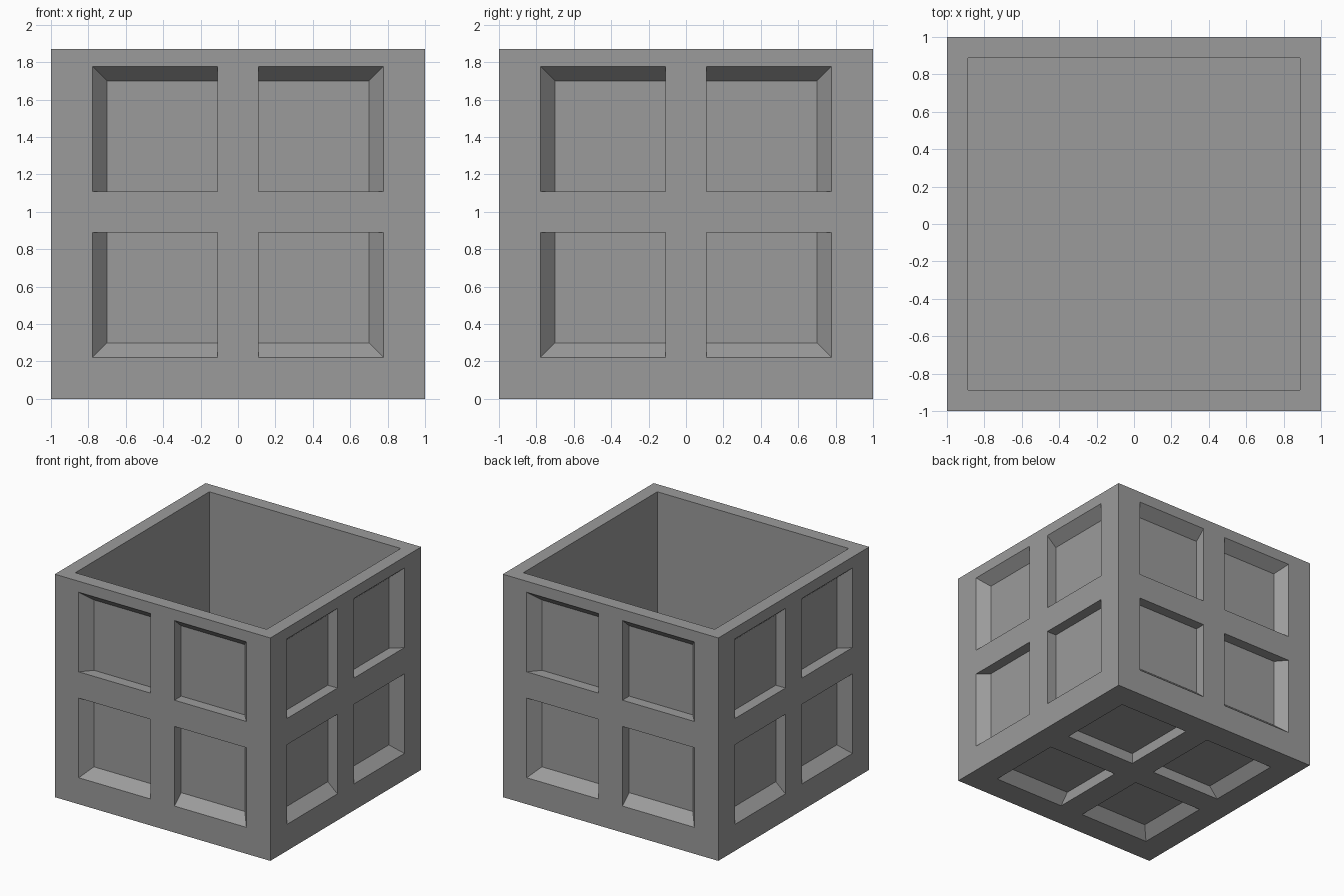
import bpy
import bmesh
from math import radians
from mathutils import Matrix, Vector

if "Cube" in bpy.data.objects:
    bpy.data.objects.remove(bpy.data.objects["Cube"])

TOP = 0.87       # rim height, measured from the middle of the panels
INNER = 0.888    # half width of the cavity
NEAR, FAR = 0.11, 0.778   # pane opening, from the middle bar outwards
BACK = 0.70      # outer limit of the recessed pane
DEPTH = 0.09     # recess depth

grey = bpy.data.materials.new("mid grey")
grey.use_nodes = True
colour = (0.33, 0.33, 0.33, 1)
grey.diffuse_color = colour
grey.node_tree.nodes["Principled BSDF"].inputs["Base Color"].default_value = colour

bm = bmesh.new()


def face(points, turn):
    bm.faces.new([bm.verts.new(turn @ Vector(p)) for p in points])


def inset(c):
    """Outer pane edges slope inwards, edges by the middle bars stay straight."""
    return max(-BACK, min(BACK, c))


def panel(turn, top):
    """Framed panel with four recessed panes."""
    us = [-1, -FAR, -NEAR, NEAR, FAR, 1]
    vs = us[:-1] + [top]
    for i in range(5):
        for j in range(5):
            ring = [(us[i], vs[j]), (us[i + 1], vs[j]),
                    (us[i + 1], vs[j + 1]), (us[i], vs[j + 1])]
            outer = [(u, -1, v) for u, v in ring]
            if i not in (1, 3) or j not in (1, 3):
                face(outer, turn)
                continue
            back = [(inset(u), DEPTH - 1, inset(v)) for u, v in ring]
            face(back, turn)
            for k in range(4):
                n = (k + 1) % 4
                face([outer[k], outer[n], back[n], back[k]], turn)
    return us


# Four sides, each with its part of the rim and the cavity wall
for quarter in range(4):
    turn = Matrix.Rotation(radians(90 * quarter), 3, 'Z')
    us = panel(turn, TOP)
    for a, b in zip(us, us[1:]):
        c, d = a * INNER, b * INNER
        face([(a, -1, TOP), (b, -1, TOP), (d, -INNER, TOP), (c, -INNER, TOP)], turn)
        face([(c, -INNER, TOP), (d, -INNER, TOP),
              (d, -INNER, -INNER), (c, -INNER, -INNER)], turn)

# Underside panel and cavity floor
panel(Matrix.Rotation(radians(90), 3, 'X'), 1)
bmesh.ops.remove_doubles(bm, verts=bm.verts[:], dist=0.0005)
bmesh.ops.holes_fill(bm, edges=[e for e in bm.edges if e.is_boundary], sides=0)
bmesh.ops.recalc_face_normals(bm, faces=bm.faces[:])
bmesh.ops.translate(bm, verts=bm.verts[:], vec=(0, 0, 1))

mesh = bpy.data.meshes.new("open_box")
bm.to_mesh(mesh)
bm.free()
mesh.materials.append(grey)
box = bpy.data.objects.new("open_box", mesh)
bpy.context.scene.collection.objects.link(box)
